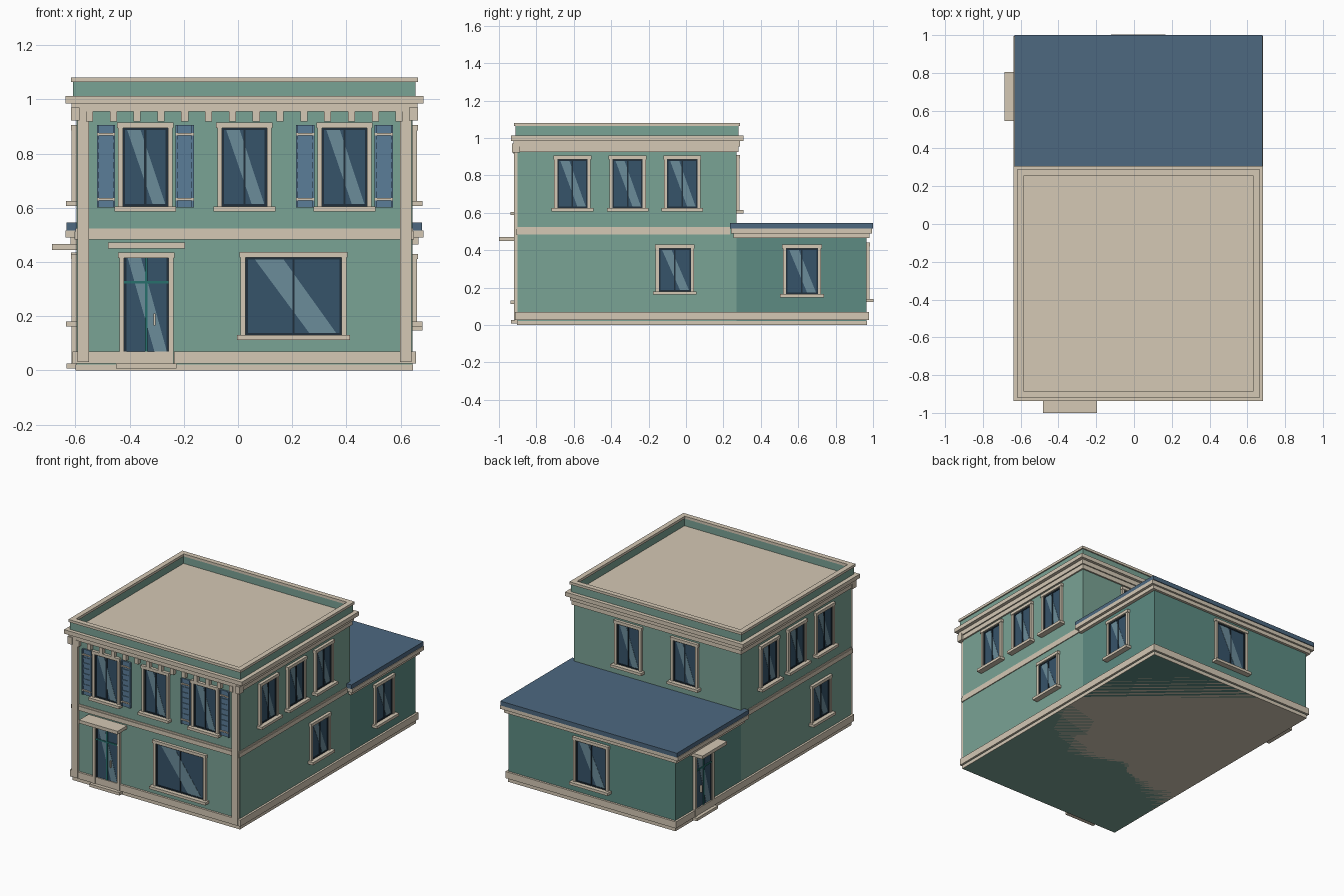
import bpy

if "Cube" in bpy.data.objects:
    bpy.data.objects.remove(bpy.data.objects["Cube"])


def material(name, r, g, b):
    m = bpy.data.materials.new(name)
    m.diffuse_color = (r, g, b, 1)
    m.use_nodes = True
    m.node_tree.nodes["Principled BSDF"].inputs["Base Color"].default_value = m.diffuse_color
    return m


CREAM = material("cream", .66, .58, .46)
TEAL = material("teal", .195, .366, .30)
DARK_TEAL = material("dark_teal", .11, .26, .225)
BLUE = material("roof_blue", .074, .138, .216)
SHUTTER = material("shutter_blue", .105, .205, .314)
GLASS = material("glass", .037, .087, .144)
SHINE = material("glass_shine", .147, .262, .323)
SASH = material("sash", .015, .03, .045)
DOOR = material("door_green", .02, .16, .15)

# Wall planes
X0, X1 = -.5965, .6435
Y0, Y1, Y2 = -.90, .27, .965


def mesh(name, mat, verts, faces):
    me = bpy.data.meshes.new(name)
    me.from_pydata(verts, [], faces)
    me.materials.append(mat)
    ob = bpy.data.objects.new(name, me)
    bpy.context.collection.objects.link(ob)
    return ob


def prism(name, mat, bottom, top):
    n = len(bottom)
    faces = [tuple(reversed(range(n))), tuple(range(n, 2 * n))]
    faces += [(i, (i + 1) % n, n + (i + 1) % n, n + i) for i in range(n)]
    return mesh(name, mat, bottom + top, faces)


def box(name, mat, xa, xb, ya, yb, za, zb):
    xa, xb = sorted((xa, xb))
    ya, yb = sorted((ya, yb))
    c = [(xa, ya), (xb, ya), (xb, yb), (xa, yb)]
    return prism(name, mat, [(x, y, za) for x, y in c], [(x, y, zb) for x, y in c])


def slab(name, mat, out, ya, yb, za, zb):
    """Block as wide as the house plus an overhang on each side."""
    return box(name, mat, X0 - out, X1 + out, ya, yb, za, zb)


def ring(name, mat, out, inn, za, zb):
    """Four walls around the main roof."""
    a, b, c, d = X0 - out, X1 + out, Y0 - out, Y1 + out
    t = out + inn
    box(name + "_front", mat, a, b, c, c + t, za, zb)
    box(name + "_back", mat, a, b, d - t, d, za, zb)
    box(name + "_left", mat, a, a + t, c + t, d - t, za, zb)
    box(name + "_right", mat, b - t, b, c + t, d - t, za, zb)


# Wall mapping: (along, outward, up) to world
WALLS = {
    "front": lambda u, d, z: (u, Y0 - d, z),
    "back": lambda u, d, z: (u, Y1 + d, z),
    "annex_back": lambda u, d, z: (u, Y2 + d, z),
    "left": lambda u, d, z: (X0 - d, u, z),
    "right": lambda u, d, z: (X1 + d, u, z),
}


def on_wall(wall, name, mat, ua, ub, da, db, za, zb):
    p, q = WALLS[wall](ua, da, za), WALLS[wall](ub, db, zb)
    return box(f"{wall}_{name}", mat, p[0], q[0], p[1], q[1], za, zb)


def shine(wall, u, w, za, zb):
    """Diagonal reflection band on a pane."""
    pts = [(u + w * .18, za), (u + w * .46, za), (u - w * .12, zb), (u - w * .42, zb)]
    if wall in ("left", "back", "annex_back"):
        pts = [(2 * u - a, z) for a, z in reversed(pts)]
        pts.reverse()
    ob = prism(f"{wall}_glass_shine", SHINE,
               [WALLS[wall](a, .005, z) for a, z in pts],
               [WALLS[wall](a, .0065, z) for a, z in pts])
    return ob


def frame(wall, name, u, w, za, zb, f):
    """Cream jambs and a slightly wider head."""
    h = w / 2
    for s in (-1, 1):
        on_wall(wall, name + "_jamb", CREAM, u + s * h, u + s * (h - f), 0, .017, za, zb - .02)
    on_wall(wall, name + "_head", CREAM, u - h - .004, u + h + .004, 0, .02, zb - .02, zb)


def window(wall, u, w, za, zb, f=.017):
    h = w / 2 - f
    frame(wall, "window", u, w, za, zb, f)
    on_wall(wall, "window_sill", CREAM, u - w / 2 - .014, u + w / 2 + .014, 0, .038, za - .018, za)
    on_wall(wall, "window_glass", GLASS, u - h, u + h, 0, .005, za, zb - .02)
    shine(wall, u, 2 * h, za, zb - .02)
    for c in (-h + .004, 0, h - .004):
        on_wall(wall, "window_sash", SASH, u + c - .004, u + c + .004, 0, .01, za, zb - .02)
    for z in (za, zb - .028):
        on_wall(wall, "window_sash_rail", SASH, u - h, u + h, 0, .0095, z, z + .008)


def door(wall, u, canopy_w, canopy_d, canopy_z):
    frame(wall, "door", u, .20, .025, .435, .018)
    on_wall(wall, "door_glass", GLASS, u - .082, u + .082, 0, .005, .025, .415)
    shine(wall, u, .164, .07, .415)
    for c in (-.078, .078):
        on_wall(wall, "door_stile", SASH, u + c - .004, u + c + .004, 0, .01, .025, .415)
    on_wall(wall, "door_mullion", DOOR, u - .005, u + .005, 0, .011, .025, .415)
    on_wall(wall, "door_transom", DOOR, u - .082, u + .082, 0, .0105, .32, .33)
    on_wall(wall, "door_kick_rail", CREAM, u - .082, u + .082, 0, .012, .025, .07)
    on_wall(wall, "door_handle", CREAM, u + .026, u + .034, 0, .018, .165, .21)
    on_wall(wall, "door_canopy", CREAM, u - canopy_w / 2, u + canopy_w / 2, 0, canopy_d,
            canopy_z, canopy_z + .022)
    on_wall(wall, "door_step", CREAM, u - .112, u + .112, 0, .036, .007, .026)


def shutter(u):
    h = .034
    on_wall("front", "shutter_panel", SHUTTER, u - h, u + h, 0, .010, .60, .905)
    for s in (-1, 1):
        on_wall("front", "shutter_stile", SHUTTER, u + s * h, u + s * (h - .008), 0, .016, .60, .905)
    for i in range(6):
        z = .66 + i * .036
        on_wall("front", "shutter_slat", SHUTTER, u - .026, u + .026, 0, .014, z, z + .012)
    for z in (.627, .867):
        on_wall("front", "shutter_strap", CREAM, u - h, u + h, 0, .018, z, z + .008)


# Main block and rear annex
box("main_walls", TEAL, X0, X1, Y0, Y1, 0, .99)
box("annex_walls", DARK_TEAL, X0, X1, Y1, Y2, 0, .50)

# Plinth and skirting
slab("plinth", CREAM, .003, Y0 - .003, Y2 + .003, 0, .022)
slab("skirting_sides", CREAM, .014, Y0, Y2 + .014, .026, .07)
for a, b in ((X0 - .014, -.437), (-.237, X1 + .014)):
    on_wall("front", "skirting", CREAM, a, b, 0, .014, .026, .07)

# Storey band
slab("storey_band", CREAM, .006, Y0 - .010, .235, .483, .512)
slab("storey_band_fillet", CREAM, .003, Y0 - .005, .235, .512, .523)

# Front corner pilasters
for a, b in ((X0 + .004, -.55), (.597, X1 - .004)):
    on_wall("front", "corner_pilaster", CREAM, a, b, 0, .020, .03, .975)

# Main cornice, frieze and brackets
slab("frieze_moulding", CREAM, .018, Y0 - .022, Y1 + .018, .955, .985)
for w in ("left", "right"):
    on_wall(w, "frieze", CREAM, Y0, Y1 + .010, 0, .010, .925, .957)
on_wall("back", "frieze", CREAM, X0, X1, 0, .010, .925, .957)
slab("main_cornice", CREAM, .0405, Y0 - .036, Y1 + .037, .985, 1.012)
for i in range(14):
    x = -.548 + i * .0879
    on_wall("front", "cornice_bracket", CREAM, x - .013, x + .013, 0, .026, .918, .958)
for x in (X0 - .004, X1 + .004):
    on_wall("front", "end_bracket", CREAM, x - .016, x + .016, -.012, .030, .922, .97)

# Parapet and coping around the flat roof
ring("parapet", TEAL, .012, .008, 1.01, 1.065)
ring("parapet_coping", CREAM, .020, .014, 1.063, 1.08)

# Annex roof
slab("annex_cornice_lower", CREAM, .022, .255, .982, .465, .49)
slab("annex_cornice_upper", CREAM, .0405, .24, .995, .49, .516)
slab("annex_roof", BLUE, .036, .235, 1.0, .516, .545)

# Front windows, shutters and door
for u in (-.342, .0235, .393):
    window("front", u, .20, .605, .915)
for u in (-.342, .393):
    for s in (-1, 1):
        shutter(u + s * .145)
window("front", .205, .39, .13, .437, .018)
door("front", -.338, .285, .10, .449)

# Side and rear windows, annex door
for wall, low in (("right", -.06), ("left", -.57)):
    for u in (-.607, -.312, -.02):
        window(wall, u, .195, .625, .905)
    window(wall, low, .205, .18, .43)
window("right", .62, .205, .165, .43)
for s in (-1, 1):
    window("back", .0235 + s * .21, .20, .615, .91)
window("annex_back", .0235, .26, .14, .44)
door("left", .675, .26, .09, .444)

# Consistent outward normals
import bmesh
for ob in bpy.data.objects:
    bm = bmesh.new()
    bm.from_mesh(ob.data)
    bmesh.ops.recalc_face_normals(bm, faces=bm.faces)
    bm.to_mesh(ob.data)
    bm.free()
